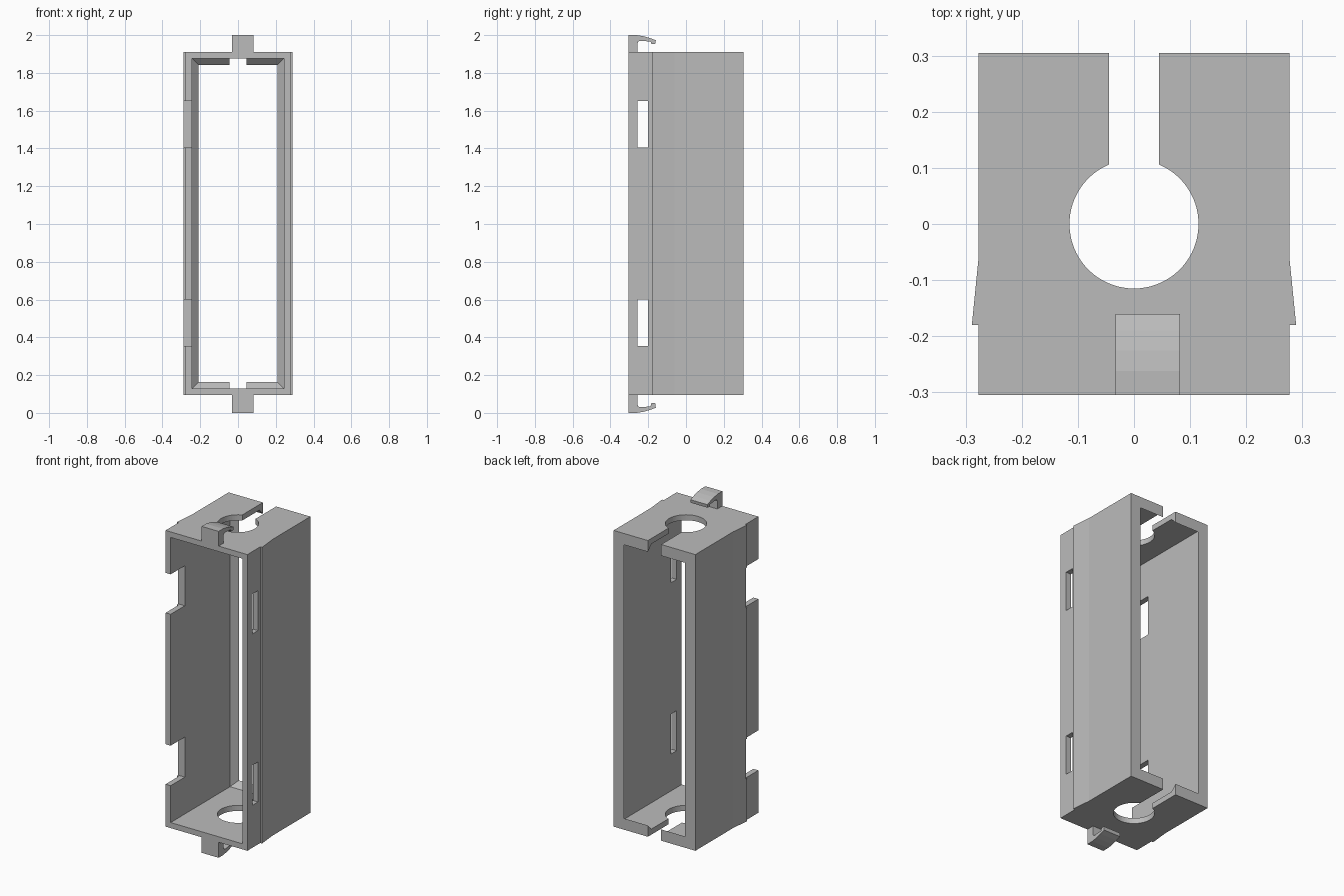
import bpy
import bmesh
import math
from mathutils import Vector

default = bpy.data.objects.get("Cube")
if default:
    bpy.data.objects.remove(default, do_unlink=True)

# Single plain grey
grey = bpy.data.materials.new("plain_grey")
grey.use_nodes = True
colour = (0.5, 0.5, 0.5, 1)
grey.diffuse_color = colour
grey.node_tree.nodes["Principled BSDF"].inputs["Base Color"].default_value = colour

BOTTOM, TOP = 0.095, 1.91
MIDDLE = (BOTTOM + TOP) / 2
HALF_W, HALF_D = 0.277, 0.305


def loft(name, rings):
    """Closed solid through matching rings of points."""
    bm = bmesh.new()
    loops = [[bm.verts.new(p) for p in ring] for ring in rings]
    bm.faces.new(loops[0])
    bm.faces.new(loops[-1])
    for a, b in zip(loops, loops[1:]):
        for i in range(len(a)):
            j = (i + 1) % len(a)
            bm.faces.new((a[i], a[j], b[j], b[i]))
    bmesh.ops.recalc_face_normals(bm, faces=bm.faces)
    mesh = bpy.data.meshes.new(name)
    bm.to_mesh(mesh)
    bm.free()
    mesh.materials.append(grey)
    obj = bpy.data.objects.new(name, mesh)
    bpy.context.collection.objects.link(obj)
    return obj


def upright_prism(name, outline, z0, z1):
    return loft(name, [[(x, y, z) for x, y in outline] for z in (z0, z1)])


def box(name, x0, x1, y0, y1, z0, z1):
    return upright_prism(name, [(x0, y0), (x1, y0), (x1, y1), (x0, y1)], z0, z1)


# Outer shell with a snap wedge along both sides
side = [(HALF_W, -HALF_D), (HALF_W, -0.18), (0.289, -0.18),
        (HALF_W, -0.06), (HALF_W, HALF_D)]
outline = side + [(-x, y) for x, y in reversed(side)]
frame = upright_prism("frame", outline, BOTTOM, TOP)


# Cavity, narrowing to a chamfered lip at the back
def cavity_ring(y, wall):
    w, z0, z1 = HALF_W - wall, BOTTOM + wall, TOP - wall
    return [(-w, y, z0), (w, y, z0), (w, y, z1), (-w, y, z1)]


cutters = [loft("cavity_cutter", [cavity_ring(-0.4, 0.034), cavity_ring(0.27, 0.034),
                                  cavity_ring(HALF_D, 0.069), cavity_ring(0.4, 0.069)])]

# Keyhole through both end plates
radius, slot = 0.115, 0.045
start = math.acos(slot / radius)
sweep = math.pi + 2 * start
steps = 64
keyhole = [(slot, 0.4)]
for i in range(steps + 1):
    a = start - sweep * i / steps
    keyhole.append((radius * math.cos(a), radius * math.sin(a)))
keyhole.append((-slot, 0.4))
cutters.append(upright_prism("keyhole_cutter", keyhole, -0.1, 2.1))

# Slots in one side wall, open notches in the other
for z0, z1 in ((0.355, 0.6), (1.405, 1.65)):
    cutters.append(box("window_cutter", 0.2, 0.4, -0.256, -0.202, z0, z1))
    cutters.append(box("notch_cutter", -0.4, -0.2, -0.4, -0.168, z0, z1))

for cutter in cutters:
    cutter.hide_render = True
    mod = frame.modifiers.new(cutter.name, "BOOLEAN")
    mod.operation = "DIFFERENCE"
    mod.solver = "EXACT"
    mod.object = cutter

# Bake the cuts and drop the cutters
graph = bpy.context.evaluated_depsgraph_get()
frame_mesh = bpy.data.meshes.new_from_object(frame.evaluated_get(graph))
frame.modifiers.clear()
frame.data = frame_mesh
for cutter in cutters:
    bpy.data.objects.remove(cutter, do_unlink=True)

# Hooked clips on the top and bottom plates
hook = [(-0.305, 1.905), (-0.256, 1.905), (-0.256, 1.958), (-0.253, 1.966),
        (-0.245, 1.97), (-0.188, 1.966), (-0.183, 1.953), (-0.163, 1.953),
        (-0.16, 1.973), (-0.19, 1.984), (-0.225, 1.994), (-0.262, 2.0),
        (-0.305, 2.0)]
for name, flip in (("top_clip", False), ("bottom_clip", True)):
    profile = [(y, 2 * MIDDLE - z if flip else z) for y, z in hook]
    if flip:
        profile = [(y, max(z, 0)) for y, z in profile]
        low = min(z for y, z in profile)
        profile = [(y, z - low if z < 0.05 else z) for y, z in profile]
    loft(name, [[(x, y, z) for y, z in profile] for x in (-0.033, 0.082)])
